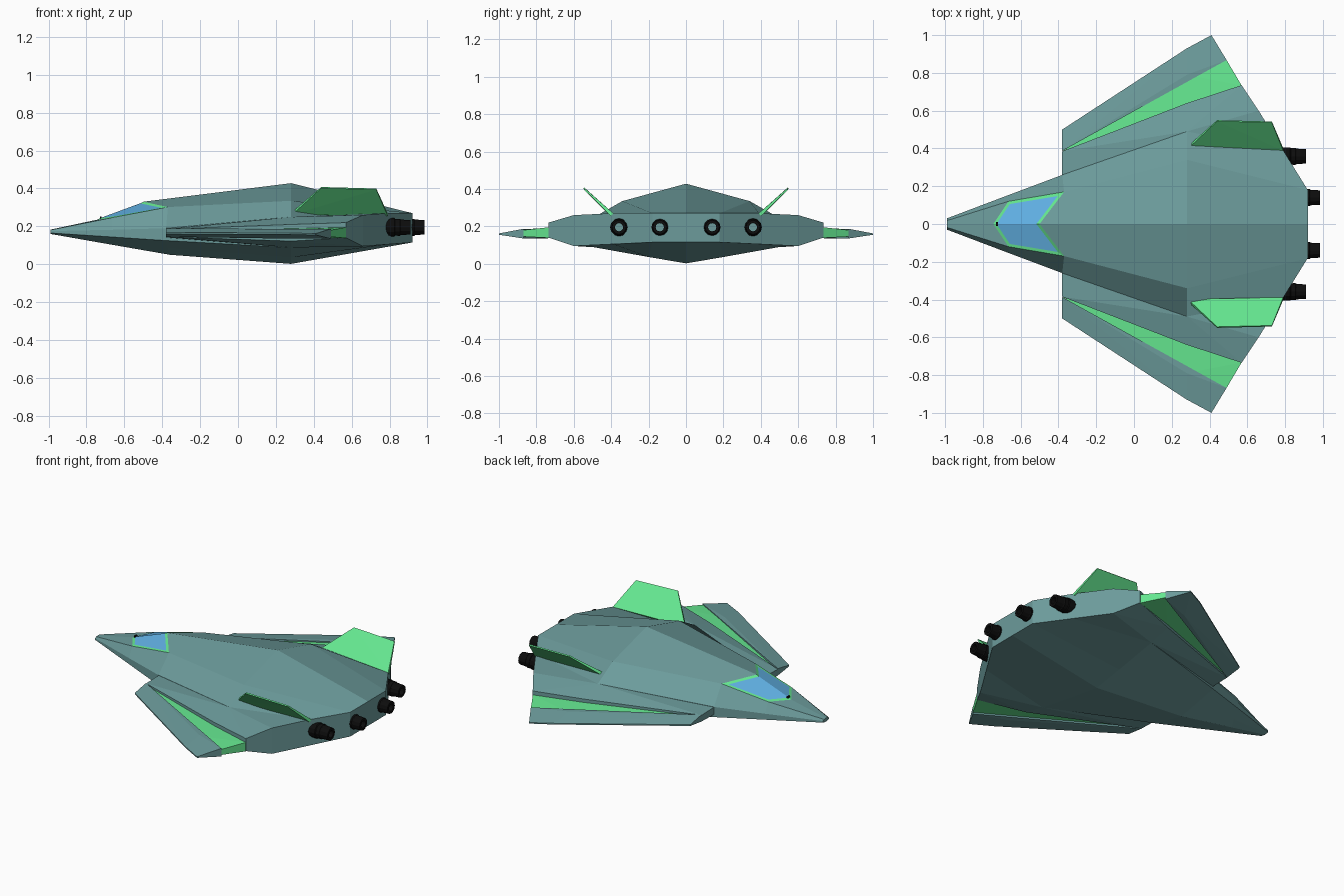
import bpy, bmesh, math
from mathutils import Matrix, Vector

if "Cube" in bpy.data.objects:
    bpy.data.objects.remove(bpy.data.objects["Cube"])


def material(name, r, g, b):
    m = bpy.data.materials.new(name)
    m.diffuse_color = (r, g, b, 1)
    m.use_nodes = True
    m.node_tree.nodes["Principled BSDF"].inputs["Base Color"].default_value = m.diffuse_color
    return m


HULL = material("teal_grey", 0.15, 0.33, 0.33)
GREEN = material("bright_green", 0.13, 0.80, 0.28)
BLUE = material("canopy_blue", 0.12, 0.44, 0.78)
BLACK = material("black", 0.004, 0.004, 0.004)


def finish(bm, name, *mats):
    bmesh.ops.recalc_face_normals(bm, faces=bm.faces)
    me = bpy.data.meshes.new(name)
    bm.to_mesh(me)
    bm.free()
    for m in mats:
        me.materials.append(m)
    ob = bpy.data.objects.new(name, me)
    bpy.context.collection.objects.link(ob)
    return ob


def solid_pair(name, points, mat):
    """Convex faceted solid on both sides of the ship."""
    for side, s in (("left", -1), ("right", 1)):
        bm = bmesh.new()
        for x, y, z in points:
            bm.verts.new((x, y * s, z))
        out = bmesh.ops.convex_hull(bm, input=bm.verts)
        loose = {e for e in out["geom_interior"] + out["geom_unused"]
                 if isinstance(e, bmesh.types.BMVert)}
        bmesh.ops.delete(bm, geom=list(loose), context='VERTS')
        bmesh.ops.dissolve_limit(bm, angle_limit=math.radians(1),
                                 verts=bm.verts, edges=bm.edges)
        finish(bm, f"{side}_{name}", mat)


def slab(rows):
    """Rows of (x, y, bottom, top) become bottom and top points."""
    return [(x, y, z) for x, y, lo, hi in rows for z in (lo, hi)]


# Central hull: half sections from top ridge, shoulder, side, to keel
sections = [
    [(-.99, 0, .183), (-.99, .018, .181), (-.99, .03, .175),
     (-.99, .03, .165), (-.99, .015, .162), (-.99, 0, .16)],
    [(-.745, 0, .235), (-.665, .12, .246), (-.665, .153, .182),
     (-.665, .153, .144), (-.70, .065, .126), (-.74, 0, .116)],
    [(-.50, 0, .33), (-.37, .17, .302), (-.38, .26, .19),
     (-.38, .26, .125), (-.37, .12, .085), (-.36, 0, .05)],
    [(.28, 0, .428), (.28, .34, .335), (.28, .49, .25),
     (.28, .49, .088), (.28, .2, .036), (.28, 0, .002)],
    [(.92, 0, .27), (.92, .18, .27), (.79, .39, .27),
     (.79, .39, .105), (.92, .18, .115), (.92, 0, .115)],
]
bm = bmesh.new()
rings = []
for sec in sections:
    ring = sec + [(x, -y, z) for x, y, z in sec[4:0:-1]]
    rings.append([bm.verts.new(p) for p in ring])
canopy = []
for i in range(len(rings) - 1):
    for j in range(10):
        k = (j + 1) % 10
        f = bm.faces.new((rings[i][j], rings[i][k], rings[i + 1][k], rings[i + 1][j]))
        if i == 1 and j in (0, 9):
            canopy.append(f)
bm.faces.new(rings[0])
r = rings[-1]
for a, b, c, d in ((0, 1, 4, 5), (1, 2, 3, 4), (0, 9, 6, 5), (9, 8, 7, 6)):
    bm.faces.new((r[a], r[b], r[c], r[d]))
bmesh.ops.recalc_face_normals(bm, faces=bm.faces)
# Canopy glass inset inside a green frame
rim = bmesh.ops.inset_region(bm, faces=canopy, thickness=.016, use_even_offset=True)
for f in rim["faces"]:
    f.material_index = 1
for f in canopy:
    f.material_index = 2
finish(bm, "central_hull", HULL, GREEN, BLUE)

# Small black sensor at the canopy's front
bm = bmesh.new()
bmesh.ops.create_cube(bm, size=1, matrix=Matrix.Translation((-.725, 0, .243))
                      @ Matrix.Diagonal((.009, .022, .02, 1)))
finish(bm, "canopy_sensor", BLACK)

# Inner wings, green wing panels and outer wing blades
solid_pair("inner_wing", slab([
    (-.38, .2, .14, .19), (-.38, .385, .145, .185), (.28, .49, .088, .25),
    (.28, .64, .122, .21), (.57, .735, .14, .22), (.66, .6, .095, .26),
    (.79, .39, .105, .27)]), HULL)
solid_pair("wing_panel", slab([
    (-.38, .385, .155, .175), (.28, .635, .14, .19), (.57, .733, .138, .195),
    (.49, .868, .145, .18), (.28, .79, .148, .18)]), GREEN)
solid_pair("wing_blade", slab([
    (-.38, .387, .145, .188), (-.38, .5, .16, .168), (.28, .93, .157, .165),
    (.41, 1, .155, .162), (.49, .868, .135, .187), (.28, .79, .135, .187)]), HULL)

# Canted tail fins, thicker at the root
fin = []
for (x, y, z), t in (((.285, .405, .268), .01), ((.79, .395, .262), .01),
                     ((.73, .54, .397), .004), ((.44, .547, .405), .004)):
    off = Vector((0, .7, -.7)) * t
    fin += [Vector((x, y, z)) + off, Vector((x, y, z)) - off]
solid_pair("tail_fin", fin, GREEN)

# Engine nozzles: ribbed tubes with a recessed core
profile = [(-.06, .046), (.0, .048), (.035, .048), (.04, .044), (.065, .045),
           (.07, .041), (.12, .038), (.12, .022), (.06, .022)]
SIDES = 12
for x0, y0, tag in ((.865, .14, "inner"), (.79, .358, "outer")):
    for side, s in (("left", -1), ("right", 1)):
        bm = bmesh.new()
        loops = [[bm.verts.new((x0 + dx, s * y0 + rad * math.cos(a * math.tau / SIDES),
                                .195 + rad * math.sin(a * math.tau / SIDES)))
                  for a in range(SIDES)] for dx, rad in profile]
        for p, q in zip(loops, loops[1:]):
            for a in range(SIDES):
                b = (a + 1) % SIDES
                bm.faces.new((p[a], p[b], q[b], q[a]))
        bm.faces.new(loops[0])
        bm.faces.new(loops[-1]).material_index = 1
        finish(bm, f"{side}_{tag}_engine", BLACK, HULL)
